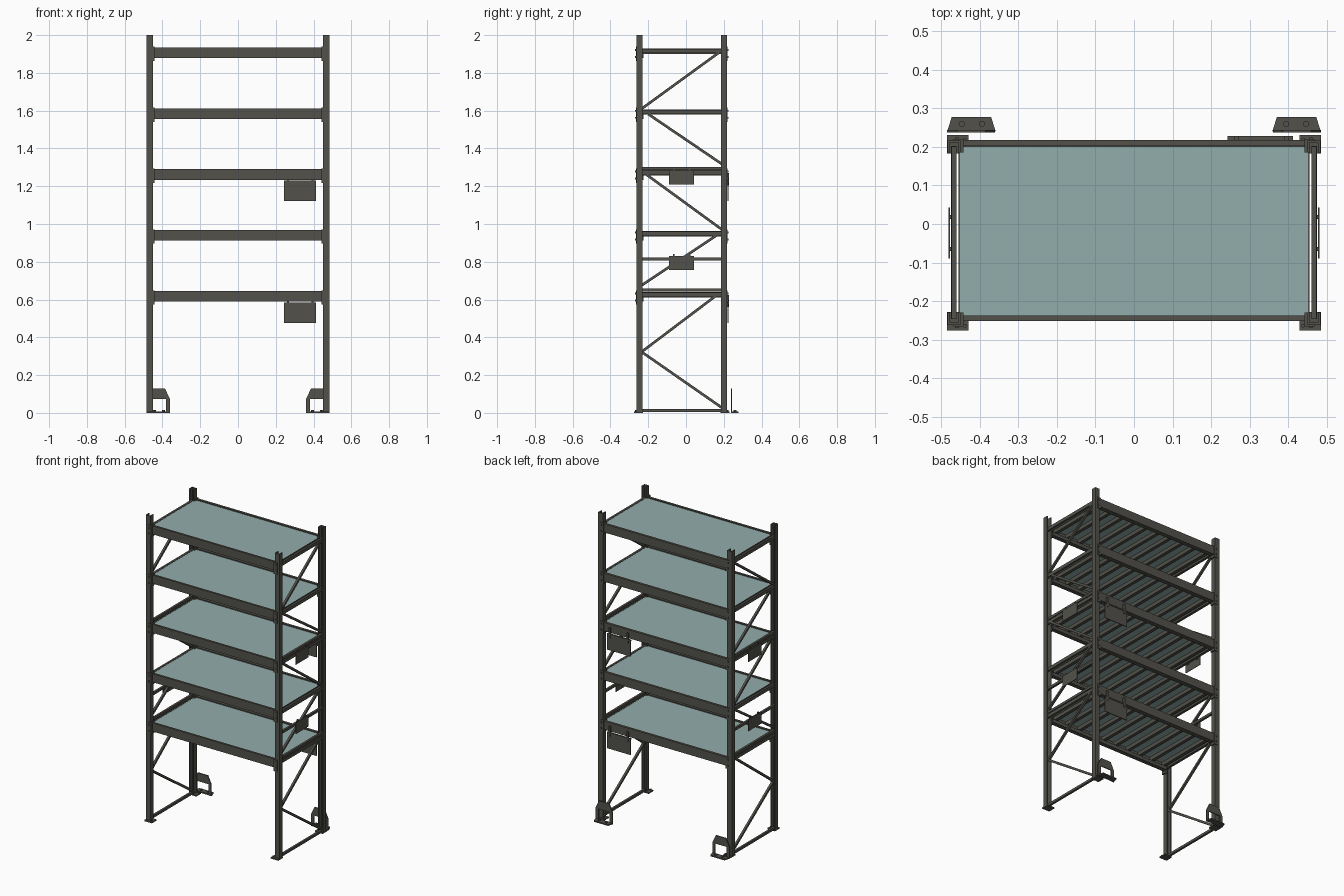
import bpy
import bmesh
from mathutils import Vector

cube = bpy.data.objects.get("Cube")
if cube:
    bpy.data.objects.remove(cube, do_unlink=True)


def material(name, rgb):
    mat = bpy.data.materials.new(name)
    mat.use_nodes = True
    mat.diffuse_color = (*rgb, 1)
    mat.node_tree.nodes["Principled BSDF"].inputs["Base Color"].default_value = (*rgb, 1)
    return mat


STEEL = material("dark grey steel", (0.085, 0.083, 0.07))
DECK = material("pale teal deck", (0.29, 0.42, 0.41))


def finish(name, bm, mat):
    bmesh.ops.recalc_face_normals(bm, faces=bm.faces)
    mesh = bpy.data.meshes.new(name)
    bm.to_mesh(mesh)
    bm.free()
    mesh.materials.append(mat)
    obj = bpy.data.objects.new(name, mesh)
    bpy.context.collection.objects.link(obj)
    return obj


def box(name, xs, ys, zs, mat=STEEL):
    """Box given by its range on each axis."""
    bm = bmesh.new()
    bmesh.ops.create_cube(bm, size=1)
    for v in bm.verts:
        v.co = [(a + b) / 2 + c * (b - a) for c, (a, b) in zip(v.co, (xs, ys, zs))]
    return finish(name, bm, mat)


def prism(name, points, offset, mat=STEEL):
    """Flat outline extruded along an offset."""
    bm = bmesh.new()
    face = bm.faces.new([bm.verts.new(p) for p in points])
    new = bmesh.ops.extrude_face_region(bm, geom=[face])["geom"]
    verts = [g for g in new if isinstance(g, bmesh.types.BMVert)]
    bmesh.ops.translate(bm, verts=verts, vec=offset)
    return finish(name, bm, mat)


def bolt(name, x, y, z, radius, height):
    bm = bmesh.new()
    bmesh.ops.create_cone(bm, cap_ends=True, segments=12, radius1=radius,
                          radius2=radius, depth=height)
    bmesh.ops.translate(bm, verts=bm.verts, vec=(x, y, z + height / 2))
    return finish(name, bm, STEEL)


def brace(name, x, a, b, width=0.014):
    """Bar in the side frame from (y, z) to (y, z)."""
    a, b = Vector((x, *a)), Vector((x, *b))
    side = (b - a).normalized().cross(Vector((1, 0, 0))) * width / 2
    half = Vector((0.007, 0, 0))
    prism(name, [a + side - half, a - side - half, b - side - half, b + side - half], half * 2)


SHELF_TOPS = [0.645 + 0.3225 * i for i in range(5)]
FRONT, BACK = -0.246, 0.201
SIDES = (("right", -1), ("left", 1))

for side, s in SIDES:
    def span(a, b):
        return tuple(sorted((s * a, s * b)))

    # Upright channels, open towards the inside of the side frame
    for end, y, d in (("front", FRONT, -1), ("back", BACK, 1)):
        xi, xo, t, h = 0.45, 0.484, 0.006, 0.016
        outline = [(xi, -h), (xi, h), (xo, h), (xo, -h), (xo - t, -h),
                   (xo - t, h - t), (xi + t, h - t), (xi + t, -h)]
        prism(f"{end}_{side}_post", [(s * x, y + d * v, 0.004) for x, v in outline], (0, 0, 1.996))

        # Foot plate with anchor bolt
        foot = sorted((y - d * 0.018, y + d * 0.03))
        box(f"{end}_{side}_foot", span(0.43, 0.485), foot, (0, 0.008))
        bolt(f"{end}_{side}_foot_bolt", s * 0.439, y + d * 0.018, 0.008, 0.005, 0.008)

        # Beam end connectors hooked around the post
        for n, top in enumerate(SHELF_TOPS):
            face = y + d * h
            box(f"{end}_{side}_connector_{n}", span(0.442, 0.45), (y - h, y + h),
                (top - 0.072, top + 0.004))
            box(f"{end}_{side}_connector_hook_{n}", span(0.442, 0.468),
                sorted((face, face + d * 0.004)), (top - 0.072, top + 0.004))
            for z in (top - 0.055, top - 0.018):
                box(f"{end}_{side}_connector_tab_{n}", span(0.455, 0.463),
                    sorted((face, face + d * 0.008)), (z, z + 0.01))

    # Horizontal rails of the side frame
    for n, z in enumerate((0.012, 0.65, 0.815, 1.295)):
        brace(f"{side}_rail_{n}", s * 0.468, (FRONT, z), (BACK, z), 0.016)
    for n, top in enumerate(SHELF_TOPS):
        box(f"{side}_shelf_rail_{n}", span(0.461, 0.474), (FRONT, BACK), (top - 0.03, top - 0.008))

    # Diagonal braces
    diagonals = [((-0.235, 0.323), (0.198, 0.022)), ((-0.235, 0.323), (0.165, 0.625)),
                 ((-0.235, 0.675), (0.165, 0.942)), ((-0.21, 1.262), (0.198, 0.965)),
                 ((-0.2, 1.582), (0.198, 1.312)), ((-0.235, 1.61), (0.175, 1.908))]
    for n, (a, b) in enumerate(diagonals):
        brace(f"{side}_diagonal_{n}", s * 0.468, a, b)

    # Signs on the side frame
    for n, z in enumerate((0.757, 1.21)):
        box(f"{side}_side_sign_{n}", span(0.478, 0.482), (-0.09, 0.043), (z, z + 0.074))
        for y in (-0.065, 0.018):
            box(f"{side}_side_sign_clip_{n}", span(0.472, 0.48), (y - 0.005, y + 0.005),
                (z + 0.045, z + 0.085))

    # Portal guard behind the rear post
    portal = [(0.485, 0), (0.485, 0.075), (0.46, 0.128), (0.386, 0.128), (0.361, 0.075),
              (0.361, 0), (0.382, 0), (0.382, 0.073), (0.464, 0.073), (0.464, 0)]
    prism(f"{side}_guard", [(s * x, 0.238, z) for x, z in portal], (0, 0.006, 0))
    flange = [(0.485, 0.24), (0.473, 0.278), (0.371, 0.278), (0.359, 0.24)]
    prism(f"{side}_guard_flange", [(s * x, y, 0) for x, y in flange], (0, 0, 0.008))
    for x in (0.395, 0.447):
        bolt(f"{side}_guard_bolt", s * x, 0.26, 0.008, 0.008, 0.008)

# Shelves: beams, joists, end rims and deck
for n, top in enumerate(SHELF_TOPS):
    under = top - 0.01
    for end, ys, d in (("front", (-0.252, -0.238), 1), ("back", (0.202, 0.218), -1)):
        box(f"{end}_beam_{n}", (-0.445, 0.445), ys, (top - 0.056, top))
        inner = ys[1] if d > 0 else ys[0]
        box(f"{end}_beam_ledge_{n}", (-0.445, 0.445), sorted((inner, inner + d * 0.014)),
            (top - 0.056, top - 0.034))
    box(f"deck_{n}", (-0.452, 0.452), (-0.237, 0.201), (under, top - 0.006), DECK)
    for i in range(10):
        x = -0.427 + 0.0938 * i
        box(f"joist_{n}", (x - 0.011, x + 0.011), (-0.238, 0.202), (top - 0.034, under))
    for side, s in SIDES:
        box(f"{side}_deck_rim_{n}", sorted((s * 0.452, s * 0.456)), (-0.23, 0.185),
            (top - 0.034, top - 0.005))

# Signs hung from the back beams
for n, top in ((0, SHELF_TOPS[0]), (2, SHELF_TOPS[2])):
    box(f"back_sign_{n}", (0.243, 0.413), (0.22, 0.225), (top - 0.168, top - 0.063))
    for x in (0.265, 0.395):
        box(f"back_sign_hanger_{n}", (x - 0.006, x + 0.006), (0.217, 0.228),
            (top - 0.085, top - 0.02))
    box(f"back_sign_rod_{n}", (0.243, 0.413), (0.218, 0.228), (top - 0.068, top - 0.06))
